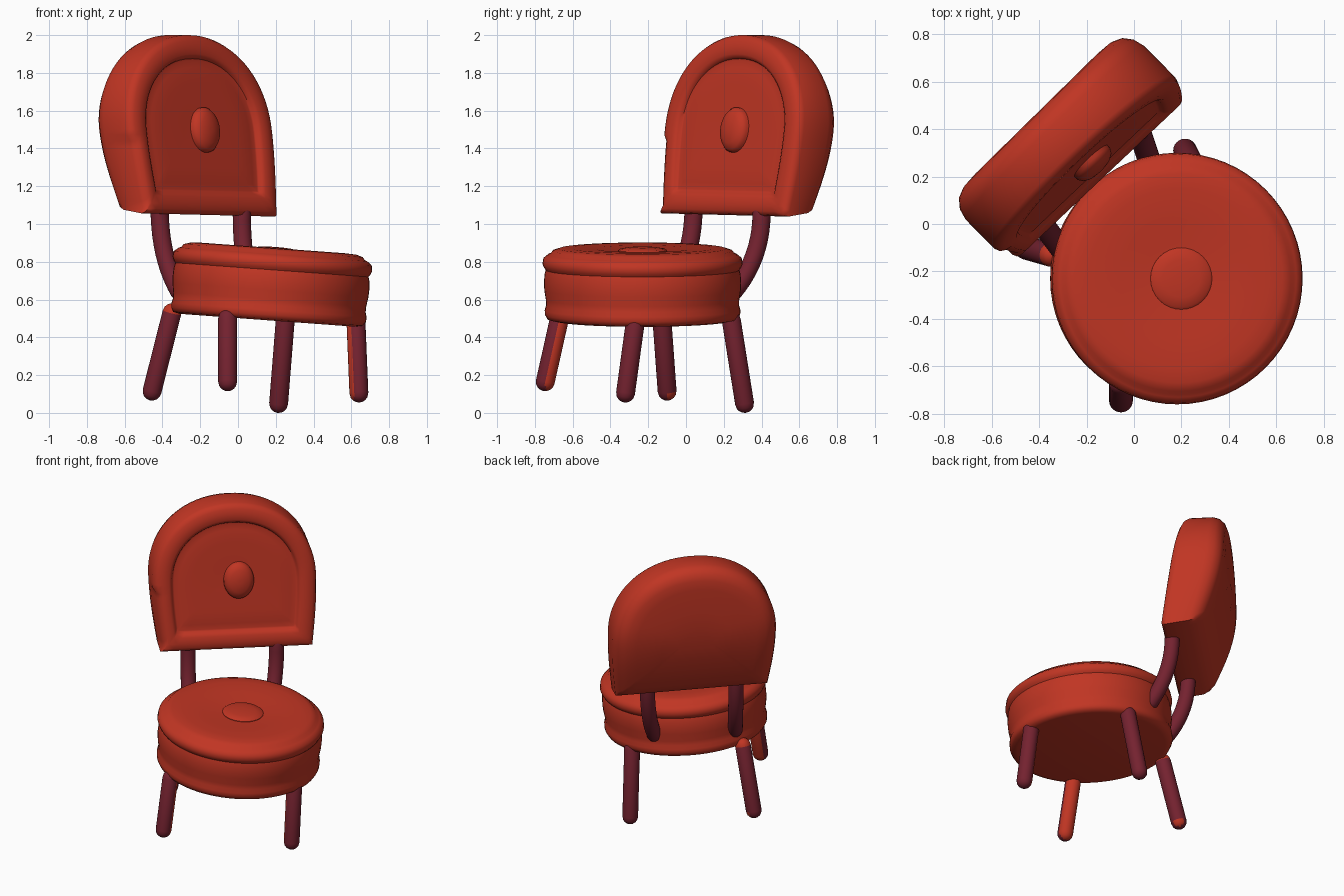
import bpy, bmesh, math
from mathutils import Vector, Matrix

if "Cube" in bpy.data.objects:
    bpy.data.objects.remove(bpy.data.objects["Cube"])


def material(name, rgb):
    m = bpy.data.materials.new(name)
    m.diffuse_color = (*rgb, 1)
    m.use_nodes = True
    m.node_tree.nodes["Principled BSDF"].inputs["Base Color"].default_value = m.diffuse_color
    return m


RED = material("upholstery red", (0.53, 0.036, 0.017))
PLUM = material("leg plum", (0.175, 0.016, 0.029))


def finish(name, bm, mats, angle=50):
    bmesh.ops.recalc_face_normals(bm, faces=bm.faces)
    me = bpy.data.meshes.new(name)
    bm.to_mesh(me)
    bm.free()
    ob = bpy.data.objects.new(name, me)
    bpy.context.collection.objects.link(ob)
    for m in mats:
        me.materials.append(m)
    bpy.ops.object.select_all(action='DESELECT')
    ob.select_set(True)
    bpy.context.view_layer.objects.active = ob
    bpy.ops.object.shade_smooth_by_angle(angle=math.radians(angle))
    return ob


def loft(rings):
    """Skin a stack of closed rings and cap both ends."""
    bm = bmesh.new()
    vs = [[bm.verts.new(p) for p in r] for r in rings]
    n = len(vs[0])
    for a, b in zip(vs, vs[1:]):
        for i in range(n):
            j = (i + 1) % n
            bm.faces.new((a[i], a[j], b[j], b[i]))
    bm.faces.new(vs[0])
    bm.faces.new(vs[-1])
    return bm


def lathe(profile, seg):
    return loft([[Vector((r * math.cos(2 * math.pi * i / seg), r * math.sin(2 * math.pi * i / seg), z))
                  for i in range(seg)] for r, z in profile])


def tube(name, pts, r=0.05, is_red=None, seg=24):
    """Round rod with domed ends; faces chosen by is_red(normal, centre) become red."""
    pts = [Vector(p) for p in pts]
    rings = []

    def ring(c, d, rad):
        x = d.cross(Vector((0.7, -0.7, 0.1))).normalized()
        y = d.cross(x).normalized()
        rings.append([c + rad * (math.cos(2 * math.pi * i / seg) * x + math.sin(2 * math.pi * i / seg) * y)
                      for i in range(seg)])

    d0 = (pts[1] - pts[0]).normalized()
    d1 = (pts[-1] - pts[-2]).normalized()
    dome = [0.1, 0.4, 0.75, 1.1]
    for a in dome:
        ring(pts[0] - d0 * r * math.cos(a), d0, r * math.sin(a))
    for i, p in enumerate(pts):
        d = pts[min(i + 1, len(pts) - 1)] - pts[max(i - 1, 0)]
        ring(p, d.normalized(), r)
    for a in reversed(dome):
        ring(pts[-1] + d1 * r * math.cos(a), d1, r * math.sin(a))
    bm = loft(rings)
    if is_red:
        bmesh.ops.recalc_face_normals(bm, faces=bm.faces)
        for f in bm.faces:
            if is_red(f.normal, f.calc_center_median()):
                f.material_index = 1
    return finish(name, bm, [PLUM, RED])


# Seat cushion: piped drum, slightly tilted down to +x
tilt = Matrix.Translation((0.16, -0.23, 0.49)) @ Matrix.Rotation(math.radians(4.2), 4, 'Y')
seat = lathe([(0.02, 0), (0.47, 0), (0.505, 0.008), (0.517, 0.03), (0.518, 0.055), (0.511, 0.08), (0.512, 0.11),
              (0.52, 0.16), (0.522, 0.20), (0.519, 0.245), (0.513, 0.268), (0.522, 0.28), (0.53, 0.30),
              (0.525, 0.33), (0.50, 0.35), (0.488, 0.354), (0.475, 0.37), (0.44, 0.381), (0.38, 0.384),
              (0.25, 0.380), (0.15, 0.369), (0.02, 0.367)], 64)
bmesh.ops.transform(seat, matrix=tilt, verts=seat.verts)
finish("seat", seat, [RED])

# Button in the middle of the seat
button = lathe([(0.13, 0.35), (0.13, 0.372), (0.12, 0.38), (0.08, 0.387), (0.03, 0.39), (0.005, 0.39)], 32)
bmesh.ops.transform(button, matrix=tilt @ Matrix.Translation((0.012, 0, 0)), verts=button.verts)
finish("seat_button", button, [RED])

# Backrest frame: u runs along its width, n points backwards, v is height
TH = math.radians(44.5)
U = Vector((math.cos(TH), math.sin(TH), 0))
N = Vector((-math.sin(TH), math.cos(TH), 0))


def place(u, v, f):
    front = 0.222 + 0.15 * v - 0.02 * u
    back = 0.48 + 0.14 * math.sin(min(v / 0.6, 1) * math.pi / 2)
    n = front + (back - front) * f
    z = 1.043 + v - 0.018 * u + 0.035 * f * max(0, 1 - 2 * v)
    return U * (u + 0.032) + N * n + Vector((0, 0, z))


def half_width(v):
    return 0.488 + 0.037 * math.sin(min(v / 0.45, 1) * math.pi / 2)


def outline(inset, f):
    """Arch outline with flat bottom, shrunk by inset."""
    w = half_width(inset) - inset
    pts = [(w * (-1 + i / 8), inset) for i in range(16)]          # flat bottom
    side = [inset + (0.45 - inset) * i / 14 for i in range(14)]
    pts += [(half_width(v) - inset, v) for v in side]
    a, b = 0.525 - inset, 0.507 - inset
    for i in range(41):                      # arch
        t = math.pi * i / 40
        c, s = math.cos(t), math.sin(t)
        pts.append((a * math.copysign(abs(c) ** 0.95, c), 0.45 + b * abs(s) ** 0.95))
    for v in reversed(side[1:]):             # left side, with the end of the piping
        notch = 0.02 if (v < 0.41 and f < 0.3 and inset < 0.05) else 0
        pts.append((-(half_width(v) - inset - notch), v))
    return [place(u, v, f) for u, v in pts]


# Backrest: recessed front panel, raised rim, thick body rounded at the back
finish("backrest", loft([outline(i, f) for i, f in [
    (0.40, 0.08), (0.25, 0.07), (0.17, 0.08), (0.135, 0.10), (0.125, 0.09), (0.118, 0.04), (0.10, 0.005),
    (0.06, 0.0), (0.03, 0.02), (0.01, 0.06), (0.0, 0.14), (0.0, 0.45), (0.0, 0.68), (0.012, 0.82),
    (0.04, 0.93), (0.08, 0.985), (0.14, 1.0), (0.30, 1.0), (0.40, 1.0)]]), [RED])

# Button on the backrest
button = lathe([(0.098, -0.03), (0.096, 0.01), (0.085, 0.028), (0.06, 0.042), (0.02, 0.05), (0.004, 0.05)], 32)
axis = (-N + Vector((0, 0, 0.14))).normalized()
up = (Vector((0, 0, 1)) - axis * axis.z).normalized()
rot = Matrix((up.cross(axis), up, axis)).transposed().to_4x4()
centre = place(0.025, 0.455, 0.06)
bmesh.ops.transform(button, matrix=Matrix.Translation(centre) @ rot @ Matrix.Diagonal((1, 1.25, 1, 1)),
                    verts=button.verts)
finish("backrest_button", button, [RED])

# Four splayed legs, some partly red
for name, top, foot, rule in [
        ("back_left_leg", (-0.35, -0.13, 0.53), (-0.455, -0.10, 0.115),
         lambda n, c: c.z > 0.52 or (c.z < 0.115 and n.dot(Vector((0.6, 0.7, -0.4))) > 0.75)),
        ("front_left_leg", (-0.055, -0.67, 0.50), (-0.055, -0.745, 0.165),
         lambda n, c: n.dot(Vector((0.26, 0.97, 0))) > 0.2),
        ("back_right_leg", (0.25, 0.24, 0.49), (0.215, 0.31, 0.05), None),
        ("front_right_leg", (0.625, -0.27, 0.47), (0.64, -0.32, 0.105),
         lambda n, c: n.x < -0.5)]:
    tube(name, [foot, top], 0.05, rule)

# Two curved struts joining seat and backrest
for name, low, high in [("left_strut", (-0.31, -0.10, 0.64), (-0.415, 0.04, 1.09)),
                        ("right_strut", (0.07, 0.25, 0.64), (0.02, 0.40, 1.06))]:
    a, b = Vector(low), Vector(high)
    mid = Vector((b.x, b.y, 0.82))
    tube(name, [a * (1 - t) ** 2 + mid * 2 * t * (1 - t) + b * t * t for t in [i / 10 for i in range(11)]], 0.048)
